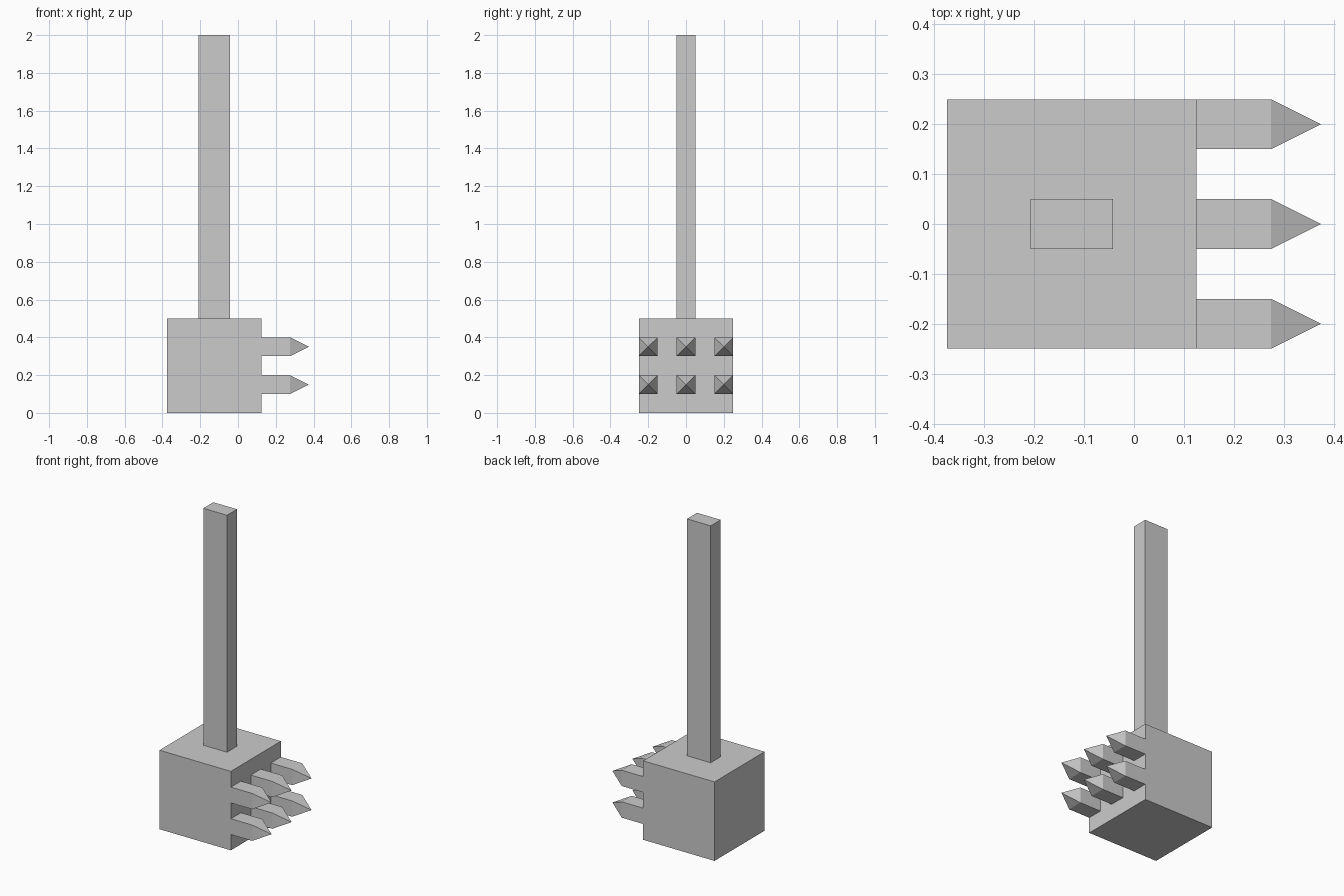
import bpy
import bmesh

if "Cube" in bpy.data.objects:
    bpy.data.objects.remove(bpy.data.objects["Cube"])


def finish(name, bm):
    bmesh.ops.recalc_face_normals(bm, faces=bm.faces)
    mesh = bpy.data.meshes.new(name)
    bm.to_mesh(mesh)
    bm.free()
    obj = bpy.data.objects.new(name, mesh)
    bpy.context.collection.objects.link(obj)
    return obj


def prism(bm, x0, x1, y0, y1, z0, z1):
    """Add a box between two corners and return its +x face."""
    verts = bmesh.ops.create_cube(bm, size=1)["verts"]
    for v in verts:
        v.co.x = x1 if v.co.x > 0 else x0
        v.co.y = y1 if v.co.y > 0 else y0
        v.co.z = z1 if v.co.z > 0 else z0
    faces = {f for v in verts for f in v.link_faces}
    return max(faces, key=lambda f: f.calc_center_median().x)


# Block-shaped head
bm = bmesh.new()
prism(bm, -0.375, 0.125, -0.25, 0.25, 0, 0.5)
finish("hammer_head", bm)

# Upright handle
bm = bmesh.new()
prism(bm, -0.208, -0.042, -0.05, 0.05, 0.5, 2)
finish("handle", bm)

# Square spikes with pyramid tips, two rows of three
for row, z in enumerate((0.15, 0.35)):
    for col, y in enumerate((-0.2, 0, 0.2)):
        bm = bmesh.new()
        end = prism(bm, 0.125, 0.275, y - 0.05, y + 0.05, z - 0.05, z + 0.05)
        tip = bmesh.ops.poke(bm, faces=[end])["verts"][0]
        tip.co.x = 0.375
        finish(f"spike_{row + 1}_{col + 1}", bm)
